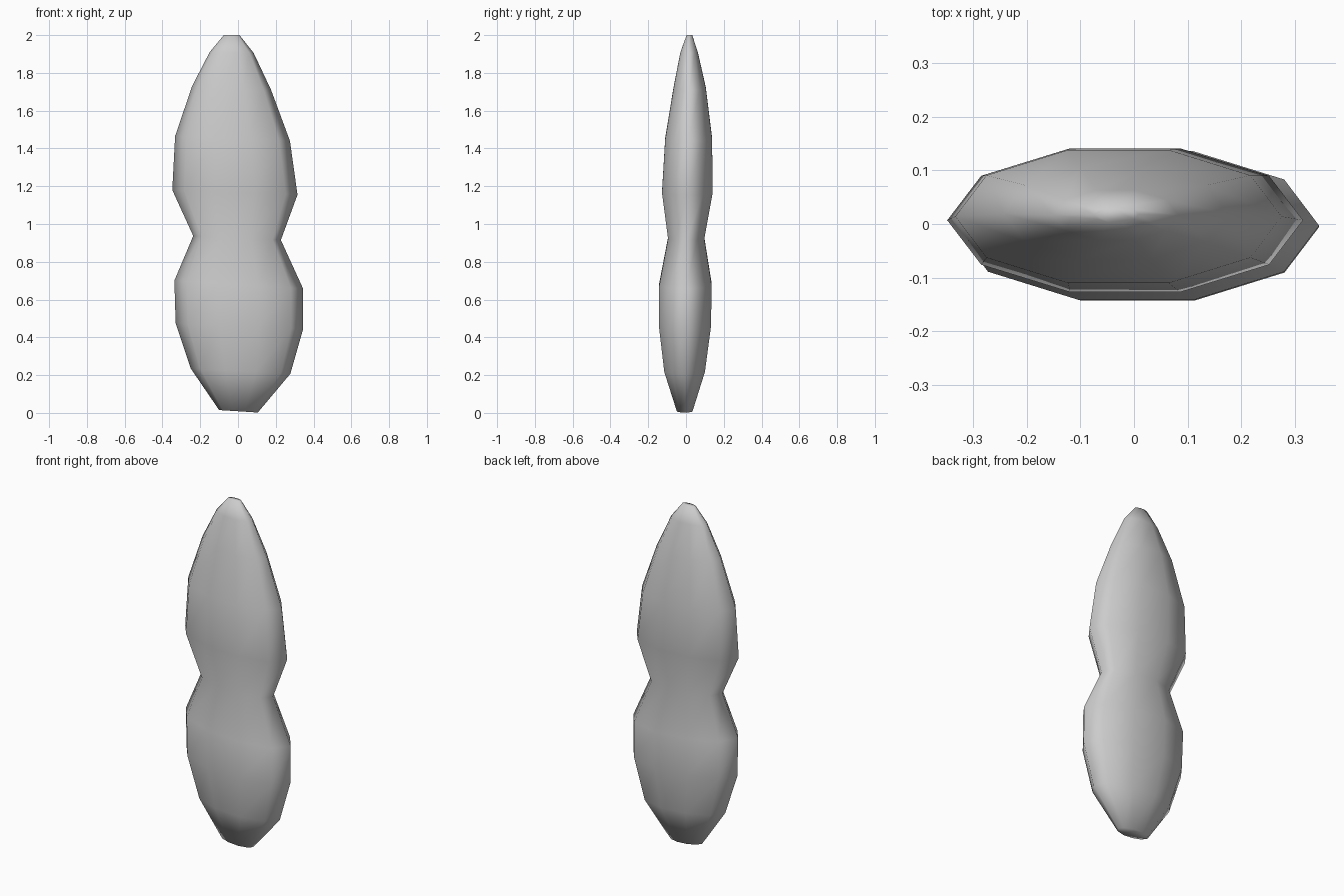
import bpy, bmesh, math

if "Cube" in bpy.data.objects:
    bpy.data.objects.remove(bpy.data.objects["Cube"])

SIDES = 10
# Cross-sections: left x, left z, right x, right z, front y, back y
SECTIONS = [
    (-0.10, 0.015, 0.105, 0.002, -0.048, 0.034),
    (-0.25, 0.235, 0.277, 0.207, -0.115, 0.100),
    (-0.33, 0.475, 0.345, 0.445, -0.143, 0.132),
    (-0.337, 0.70, 0.345, 0.657, -0.142, 0.136),
    (-0.237, 0.937, 0.227, 0.915, -0.095, 0.097),
    (-0.348, 1.18, 0.315, 1.155, -0.127, 0.141),
    (-0.333, 1.465, 0.275, 1.44, -0.110, 0.138),
    (-0.243, 1.73, 0.175, 1.71, -0.066, 0.105),
    (-0.15, 1.91, 0.083, 1.905, -0.030, 0.063),
    (-0.075, 2.0, 0.008, 2.0, 0.003, 0.033),
]

bm = bmesh.new()


def add_ring(xl, zl, xr, zr, y0, y1):
    """Slightly tilted flattened ten-sided ring."""
    cx, cy, cz = (xl + xr) / 2, (y0 + y1) / 2, (zl + zr) / 2
    rx, ry, rz = (xr - xl) / 2, (y1 - y0) / 2 / math.sin(math.radians(72)), (zr - zl) / 2
    ring = []
    for i in range(SIDES):
        a = math.tau * i / SIDES
        c, s = math.cos(a), math.sin(a)
        ring.append(bm.verts.new((cx + rx * c, cy + ry * s, cz + rz * c)))
    return ring


# Lofted skin
rings = [add_ring(*s) for s in SECTIONS]
for low, high in zip(rings, rings[1:]):
    for i in range(SIDES):
        j = (i + 1) % SIDES
        bm.faces.new((low[i], low[j], high[j], high[i]))

# End caps
bm.faces.new(rings[0][::-1])
bm.faces.new(rings[-1])
bmesh.ops.recalc_face_normals(bm, faces=bm.faces)
for f in bm.faces:
    f.smooth = True

mesh = bpy.data.meshes.new("waisted_body")
bm.to_mesh(mesh)
bm.free()
bpy.context.collection.objects.link(bpy.data.objects.new("waisted_body", mesh))
